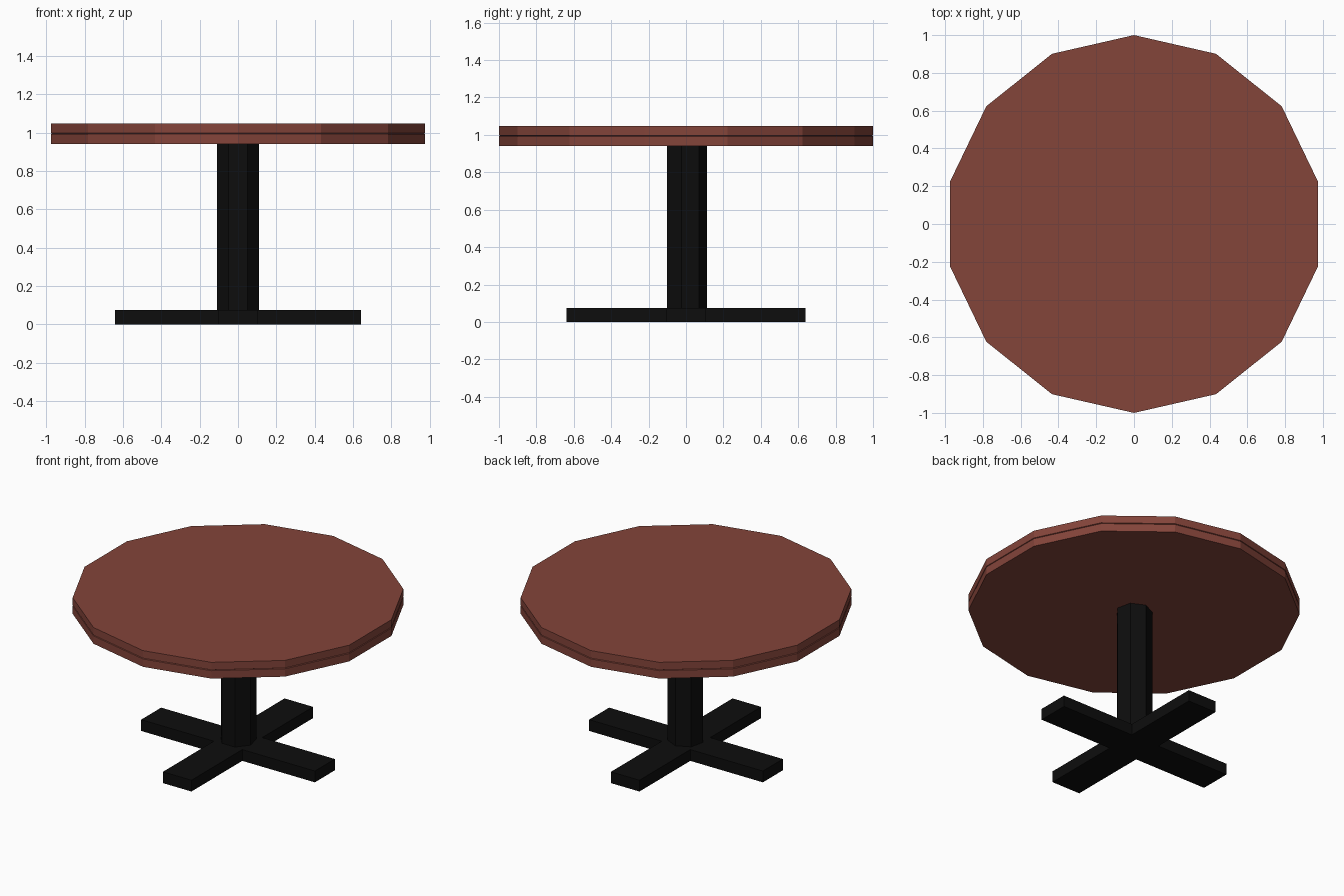
import bpy, bmesh
from math import sin, cos, tau

if "Cube" in bpy.data.objects:
    bpy.data.objects.remove(bpy.data.objects["Cube"])


def material(name, color):
    m = bpy.data.materials.new(name)
    m.diffuse_color = color
    m.use_nodes = True
    m.node_tree.nodes["Principled BSDF"].inputs["Base Color"].default_value = m.diffuse_color
    return m


def stack(name, rings, mat):
    """Skin a stack of matching outlines and cap both ends."""
    bm = bmesh.new()
    loops = [[bm.verts.new(p) for p in ring] for ring in rings]
    n = len(loops[0])
    for a, b in zip(loops, loops[1:]):
        for i in range(n):
            j = (i + 1) % n
            bm.faces.new((a[i], a[j], b[j], b[i]))
    bm.faces.new(loops[0])
    bm.faces.new(loops[-1])
    bmesh.ops.recalc_face_normals(bm, faces=bm.faces)
    mesh = bpy.data.meshes.new(name)
    bm.to_mesh(mesh)
    bm.free()
    mesh.materials.append(mat)
    obj = bpy.data.objects.new(name, mesh)
    bpy.context.collection.objects.link(obj)
    return obj


def polygon(sides, radius, z):
    """Regular polygon with one corner on +y."""
    return [(radius * sin(tau * i / sides), radius * cos(tau * i / sides), z)
            for i in range(sides)]


wood = material("red_wood", (0.23, 0.058, 0.042, 1))
black = material("black_metal", (0.004, 0.004, 0.004, 1))

# Tabletop: 14 sides with a fine seam around the rim
top_profile = [(1, 0.94), (1, 0.992), (0.994, 0.995), (1, 0.998), (1, 1.048)]
stack("tabletop", [polygon(14, r, z) for r, z in top_profile], wood)

# Seven-sided pedestal
stack("pedestal", [polygon(7, 0.112, z) for z in (0.07, 0.942)], black)

# Cross-shaped foot: one arm outline turned four times
W, L, H = 0.105, 0.64, 0.075
outline = []
for turn in range(4):
    for x, y in ((L, -W), (L, W), (W, W)):
        for _ in range(turn):
            x, y = -y, x
        outline.append((x, y))
stack("cross_foot", [[(x, y, z) for x, y in outline] for z in (0, H)], black)
